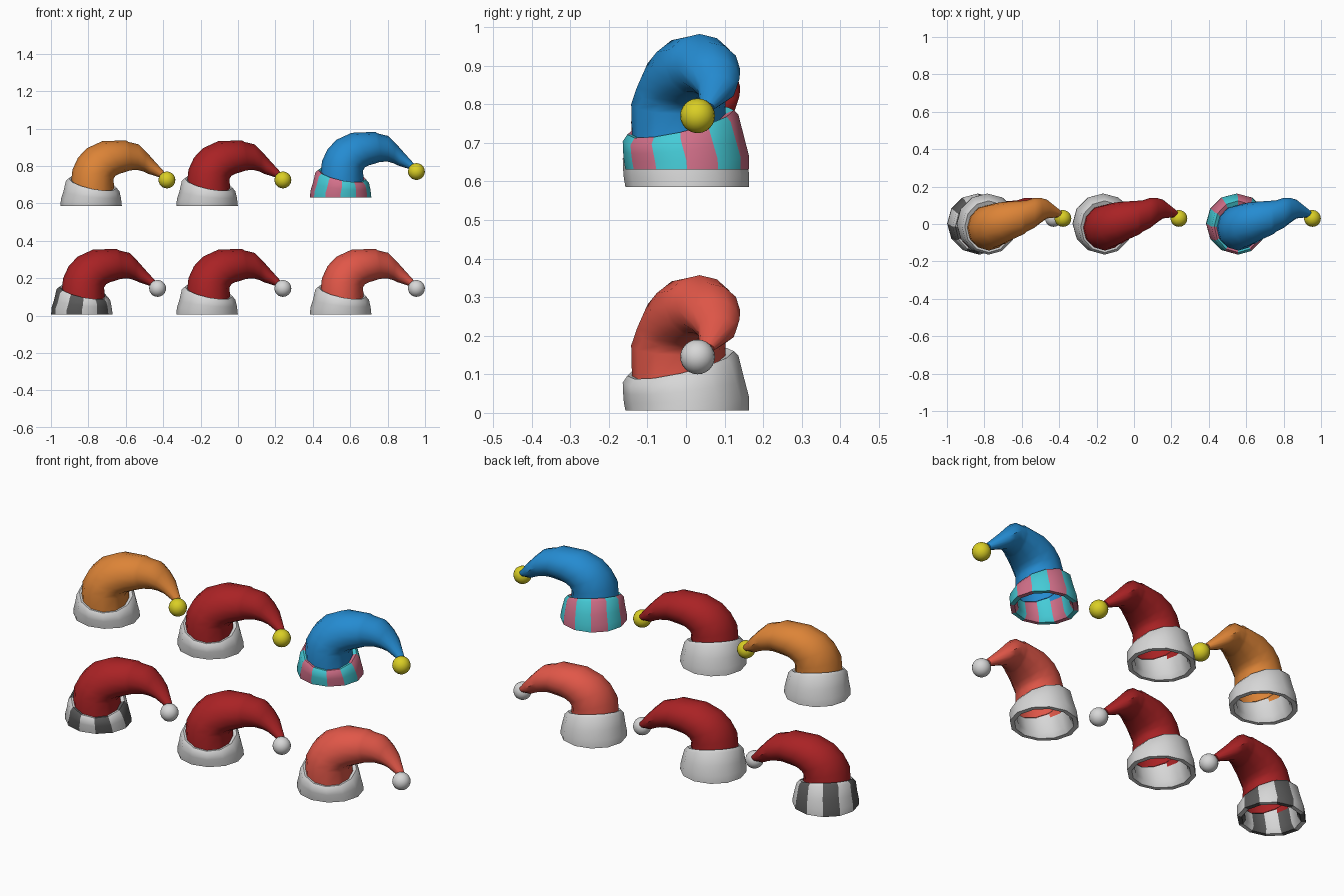
import bpy, math
from mathutils import Vector

if "Cube" in bpy.data.objects:
    bpy.data.objects.remove(bpy.data.objects["Cube"])


def material(name, rgb):
    m = bpy.data.materials.new(name)
    m.diffuse_color = (*rgb, 1)
    m.use_nodes = True
    m.node_tree.nodes["Principled BSDF"].inputs["Base Color"].default_value = m.diffuse_color
    return m


RED = material("dark red", (0.40, 0.016, 0.018))
CORAL = material("coral", (0.75, 0.095, 0.065))
ORANGE = material("orange", (0.72, 0.23, 0.038))
BLUE = material("blue", (0.018, 0.26, 0.64))
YELLOW = material("yellow", (0.70, 0.62, 0.018))
CYAN = material("cyan", (0.06, 0.60, 0.68))
PINK = material("pink", (0.64, 0.16, 0.25))
GREY = material("grey", (0.10, 0.10, 0.10))
WHITE = material("white", (0.68, 0.68, 0.68))

SIDES = 12

# Cloth cone rings: top x, top z, underside x, underside z, centre y, y radius
CONE = [
    (-0.275, 0.110, -0.040, 0.070, -0.018, 0.122),
    (-0.265, 0.200, -0.046, 0.150, -0.020, 0.122),
    (-0.235, 0.265, -0.035, 0.168, -0.010, 0.118),
    (-0.187, 0.315, -0.015, 0.178, 0.000, 0.115),
    (-0.107, 0.352, 0.010, 0.185, 0.015, 0.105),
    (0.020, 0.357, 0.040, 0.195, 0.035, 0.090),
    (0.035, 0.348, 0.055, 0.197, 0.042, 0.084),
    (0.090, 0.335, 0.085, 0.198, 0.060, 0.080),
    (0.130, 0.295, 0.115, 0.190, 0.073, 0.066),
    (0.170, 0.250, 0.140, 0.178, 0.080, 0.050),
    (0.235, 0.178, 0.212, 0.155, 0.055, 0.018),
]

# Brim rings: x radius, y radius, centre x, centre y, height, share of the tilt
BRIM = [
    (0.118, 0.118, -0.158, -0.012, 0.120, 1.0),
    (0.124, 0.126, -0.165, 0.000, 0.030, 0.1),
    (0.140, 0.140, -0.165, 0.002, 0.006, 0.0),
    (0.164, 0.160, -0.165, 0.003, 0.006, 0.0),
    (0.162, 0.162, -0.165, 0.001, 0.035, 0.2),
    (0.153, 0.157, -0.160, -0.006, 0.070, 0.5),
    (0.143, 0.150, -0.157, -0.014, 0.113, 1.0),
    (0.128, 0.138, -0.157, -0.014, 0.128, 1.0),
    (0.112, 0.116, -0.157, -0.016, 0.122, 1.0),
]


def loft(name, rings, origin, mats, cap_end=False):
    """Skin rings of points; faces alternate between the materials round the ring."""
    verts = [p for ring in rings for p in ring]
    faces = []
    for r in range(len(rings) - 1):
        for i in range(SIDES):
            a, b = r * SIDES + i, r * SIDES + (i + 1) % SIDES
            faces.append((a, b, b + SIDES, a + SIDES))
    if cap_end:
        start = (len(rings) - 1) * SIDES
        faces.append(tuple(range(start, start + SIDES)))
    mesh = bpy.data.meshes.new(name)
    mesh.from_pydata(verts, [], faces)
    for m in mats:
        mesh.materials.append(m)
    for k, p in enumerate(mesh.polygons):
        p.material_index = (k % SIDES) % len(mats)
    obj = bpy.data.objects.new(name, mesh)
    obj.location = origin
    bpy.context.collection.objects.link(obj)
    smooth(obj)
    return obj


def smooth(obj):
    bpy.ops.object.select_all(action='DESELECT')
    obj.select_set(True)
    bpy.context.view_layer.objects.active = obj
    bpy.ops.object.shade_smooth_by_angle(angle=math.radians(40))


def angles():
    return [2 * math.pi * i / SIDES for i in range(SIDES)]


def cone_ring(tx, tz, ux, uz, cy, ry):
    mid = Vector(((tx + ux) / 2, cy, (tz + uz) / 2))
    half = Vector(((ux - tx) / 2, 0, (uz - tz) / 2))
    return [mid + half * math.cos(a) + Vector((0, ry * math.sin(a), 0)) for a in angles()]


def brim_ring(rx, ry, cx, cy, z, tilt):
    ring = []
    for a in angles():
        x, y = rx * math.cos(a), ry * math.sin(a)
        ring.append(Vector((cx + x, cy + y, z + tilt * (0.23 * y - 0.2 * x))))
    return ring


def hat(label, x, z, cloth, brim, ball):
    origin = (x, 0, z)
    loft(label + "_cone", [cone_ring(*r) for r in CONE], origin, [cloth], True)
    loft(label + "_brim", [brim_ring(*r) for r in BRIM], origin, brim)
    # Ball on the tip
    bpy.ops.mesh.primitive_uv_sphere_add(segments=20, ring_count=12, radius=0.045,
                                         location=(x + 0.24, 0.03, z + 0.145))
    obj = bpy.context.object
    obj.name = label + "_ball"
    obj.data.materials.append(ball)
    smooth(obj)


# Lower row, then upper row
hat("lower_left_hat", -0.67, 0, RED, [GREY, WHITE], WHITE)
hat("lower_middle_hat", 0, 0, RED, [WHITE], WHITE)
hat("lower_right_hat", 0.714, 0, CORAL, [WHITE], WHITE)
hat("upper_left_hat", -0.62, 0.58, ORANGE, [WHITE], YELLOW)
hat("upper_middle_hat", 0, 0.58, RED, [WHITE], YELLOW)
hat("upper_right_hat", 0.714, 0.625, BLUE, [PINK, CYAN], YELLOW)
